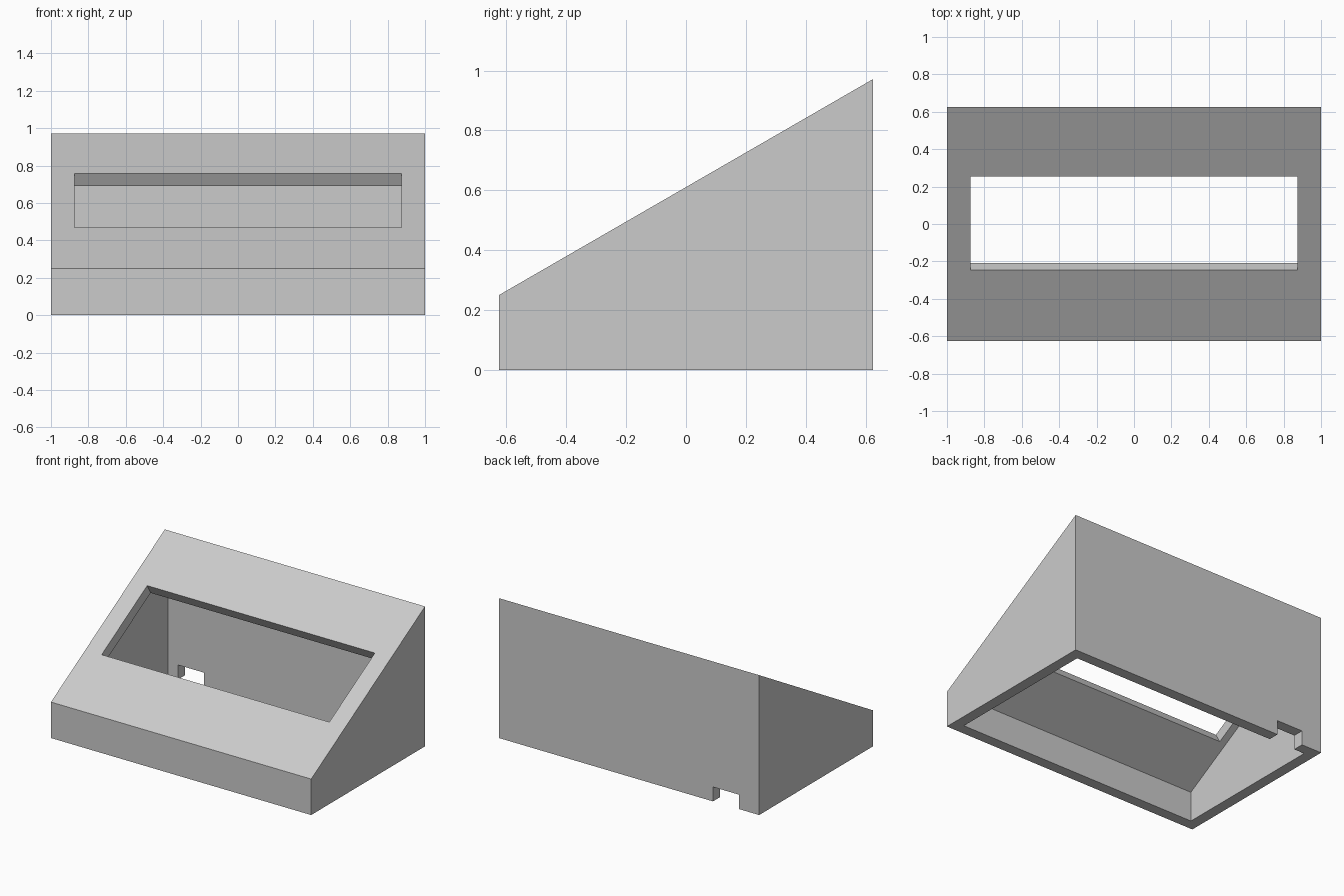
import bpy
import bmesh
from math import tan, cos, radians
from mathutils import Matrix

cube = bpy.data.objects.get("Cube")
if cube:
    bpy.data.objects.remove(cube, do_unlink=True)

HALF_W, HALF_D = 1.0, 0.625
FRONT_H = 0.25
SLOPE = radians(30)
WALL = 0.075

grey = bpy.data.materials.new("light_grey")
grey.use_nodes = True
grey.diffuse_color = (0.6, 0.6, 0.6, 1)
grey.node_tree.nodes["Principled BSDF"].inputs["Base Color"].default_value = (0.6, 0.6, 0.6, 1)


def top_z(y):
    return FRONT_H + (y + HALF_D) * tan(SLOPE)


def add_object(name, bm):
    bmesh.ops.recalc_face_normals(bm, faces=bm.faces)
    mesh = bpy.data.meshes.new(name)
    bm.to_mesh(mesh)
    bm.free()
    mesh.materials.append(grey)
    obj = bpy.data.objects.new(name, mesh)
    bpy.context.collection.objects.link(obj)
    return obj


def wedge(name, half_w, half_d, bottom, drop):
    """Sloped side profile extruded across the width."""
    bm = bmesh.new()
    profile = [(-half_d, bottom), (half_d, bottom),
               (half_d, top_z(half_d) - drop), (-half_d, top_z(-half_d) - drop)]
    face = bm.faces.new([bm.verts.new((-half_w, y, z)) for y, z in profile])
    side = bmesh.ops.extrude_face_region(bm, geom=[face])["geom"]
    verts = [v for v in side if isinstance(v, bmesh.types.BMVert)]
    bmesh.ops.translate(bm, verts=verts, vec=(2 * half_w, 0, 0))
    return add_object(name, bm)


def block(name, size, center, tilt=0):
    bm = bmesh.new()
    matrix = (Matrix.Translation(center) @ Matrix.Rotation(tilt, 4, 'X')
              @ Matrix.Diagonal((*size, 1)))
    bmesh.ops.create_cube(bm, size=1, matrix=matrix)
    return add_object(name, bm)


# Sloped case
case = wedge("sloped_case", HALF_W, HALF_D, 0, 0)

# Hollow inside, open at the bottom
cavity = wedge("cavity_cutter", HALF_W - WALL, HALF_D - WALL, -0.2, WALL / cos(SLOPE))

# Display window cut square to the slope
window = block("window_cutter", (1.75, 0.5 / cos(SLOPE), 0.3),
               (0, 0.003, top_z(0.003)), SLOPE)

# Cable notch low in the back wall
notch = block("cable_notch_cutter", (0.2, 0.2, 0.2), (-0.745, HALF_D, 0))

for cutter in (cavity, window, notch):
    cutter.hide_render = True
    cutter.hide_viewport = True
    cut = case.modifiers.new(cutter.name, 'BOOLEAN')
    cut.operation = 'DIFFERENCE'
    cut.solver = 'EXACT'
    cut.object = cutter
